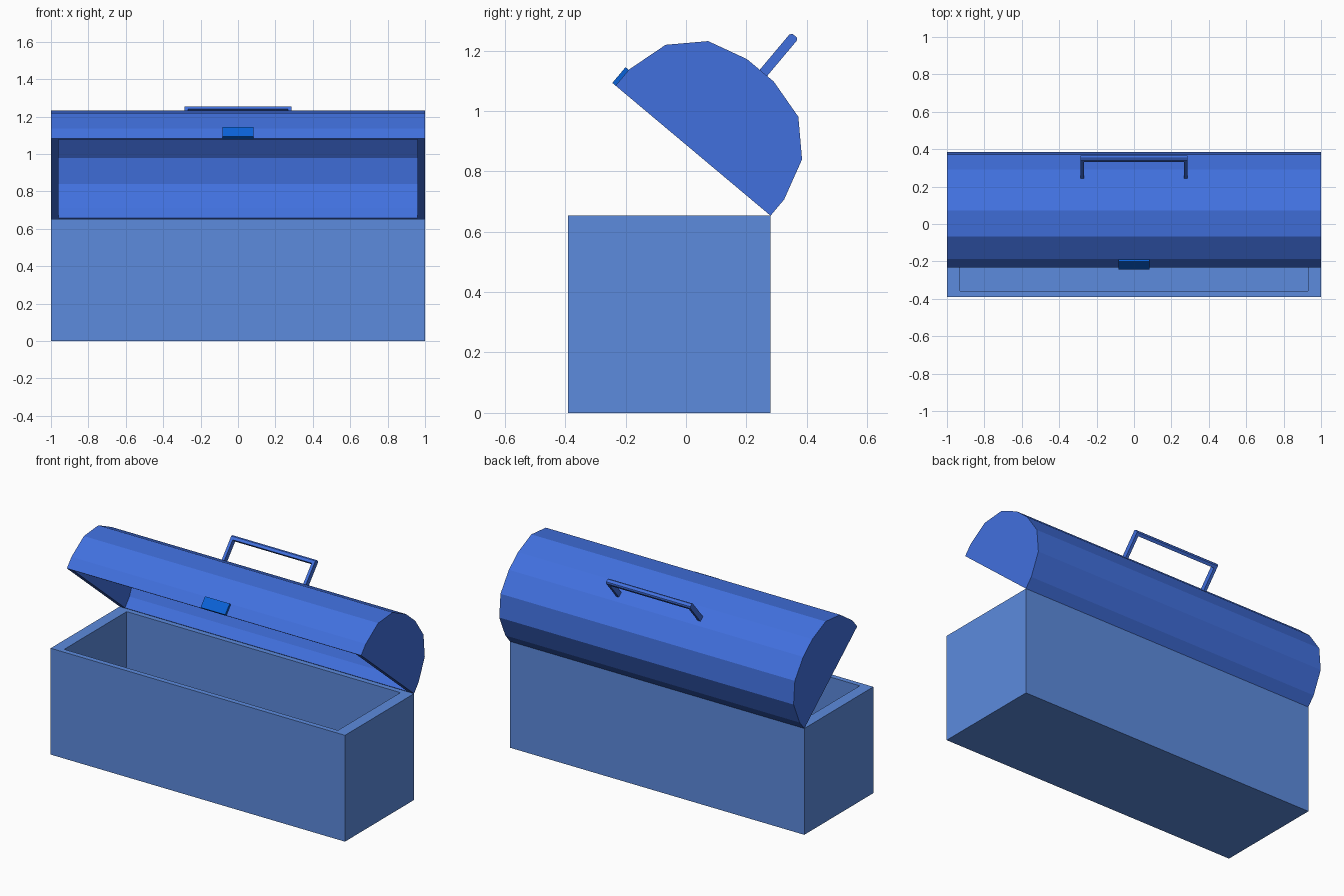
import bpy, bmesh
from math import radians

if "Cube" in bpy.data.objects:
    bpy.data.objects.remove(bpy.data.objects["Cube"])

HINGE = (0, 0.28, 0.653)
OPEN = (radians(-40), 0, 0)


def material(name, rgb):
    m = bpy.data.materials.new(name)
    m.diffuse_color = (*rgb, 1)
    m.use_nodes = True
    m.node_tree.nodes["Principled BSDF"].inputs["Base Color"].default_value = m.diffuse_color
    return m


def prism(name, profile, x0, x1, mat, loc=(0, 0, 0), rot=(0, 0, 0)):
    """Extrude a (y, z) profile from x0 to x1."""
    bm = bmesh.new()
    cap = bm.faces.new([bm.verts.new((x0, y, z)) for y, z in profile])
    ext = bmesh.ops.extrude_face_region(bm, geom=[cap])["geom"]
    bmesh.ops.translate(bm, vec=(x1 - x0, 0, 0),
                        verts=[v for v in ext if isinstance(v, bmesh.types.BMVert)])
    bmesh.ops.recalc_face_normals(bm, faces=bm.faces)
    me = bpy.data.meshes.new(name)
    bm.to_mesh(me)
    bm.free()
    me.materials.append(mat)
    ob = bpy.data.objects.new(name, me)
    ob.location, ob.rotation_euler = loc, rot
    bpy.context.collection.objects.link(ob)
    return ob


def rect(y0, y1, z0, z1):
    return [(y0, z0), (y1, z0), (y1, z1), (y0, z1)]


def hollow(ob, cutter):
    cutter.hide_render = True
    cutter.display_type = 'WIRE'
    mod = ob.modifiers.new("hollow", 'BOOLEAN')
    mod.operation, mod.solver, mod.object = 'DIFFERENCE', 'EXACT', cutter


box_blue = material("box_blue", (0.107, 0.258, 0.73))
lid_blue = material("lid_blue", (0.053, 0.162, 0.73))
latch_blue = material("latch_blue", (0.003, 0.122, 0.686))

# Open box
box = prism("box", rect(-0.39, 0.28, 0, 0.653), -1, 1, box_blue)
hollow(box, prism("box_cutter", rect(-0.358, 0.248, 0.04, 0.8), -0.93, 0.93, box_blue))

# Domed lid, modelled closed around its hinge line and swung open
half = [(0.335, 0), (0.335, 0.07), (0.295, 0.21), (0.195, 0.31), (0.058, 0.347)]


def dome(s, drop):
    pts = [(a * s, v * s if v else drop) for a, v in half]
    return [(a - 0.335, v) for a, v in pts + [(-a, v) for a, v in reversed(pts)]]


lid = prism("lid", dome(1, 0), -1, 1, lid_blue, HINGE, OPEN)
hollow(lid, prism("lid_cutter", dome(0.975, -0.1), -0.96, 0.96, lid_blue, HINGE, OPEN))

# Latch on the front edge of the lid
prism("latch", rect(-0.684, -0.66, 0, 0.068), -0.084, 0.084, latch_blue, HINGE, OPEN)

# Carrying handle: chamfered grip on two flat legs
C, W = -0.322, 0.016
grip = [(C - W, 0.482), (C + W, 0.482), (C + W, 0.5), (C + W - 0.007, 0.508),
        (C - W + 0.007, 0.508), (C - W, 0.5)]
prism("handle_grip", grip, -0.286, 0.286, lid_blue, HINGE, OPEN)
for side, x in (("left", -0.286), ("right", 0.268)):
    prism("handle_leg_" + side, rect(C - W, C + W, 0.335, 0.49), x, x + 0.018,
          lid_blue, HINGE, OPEN)
